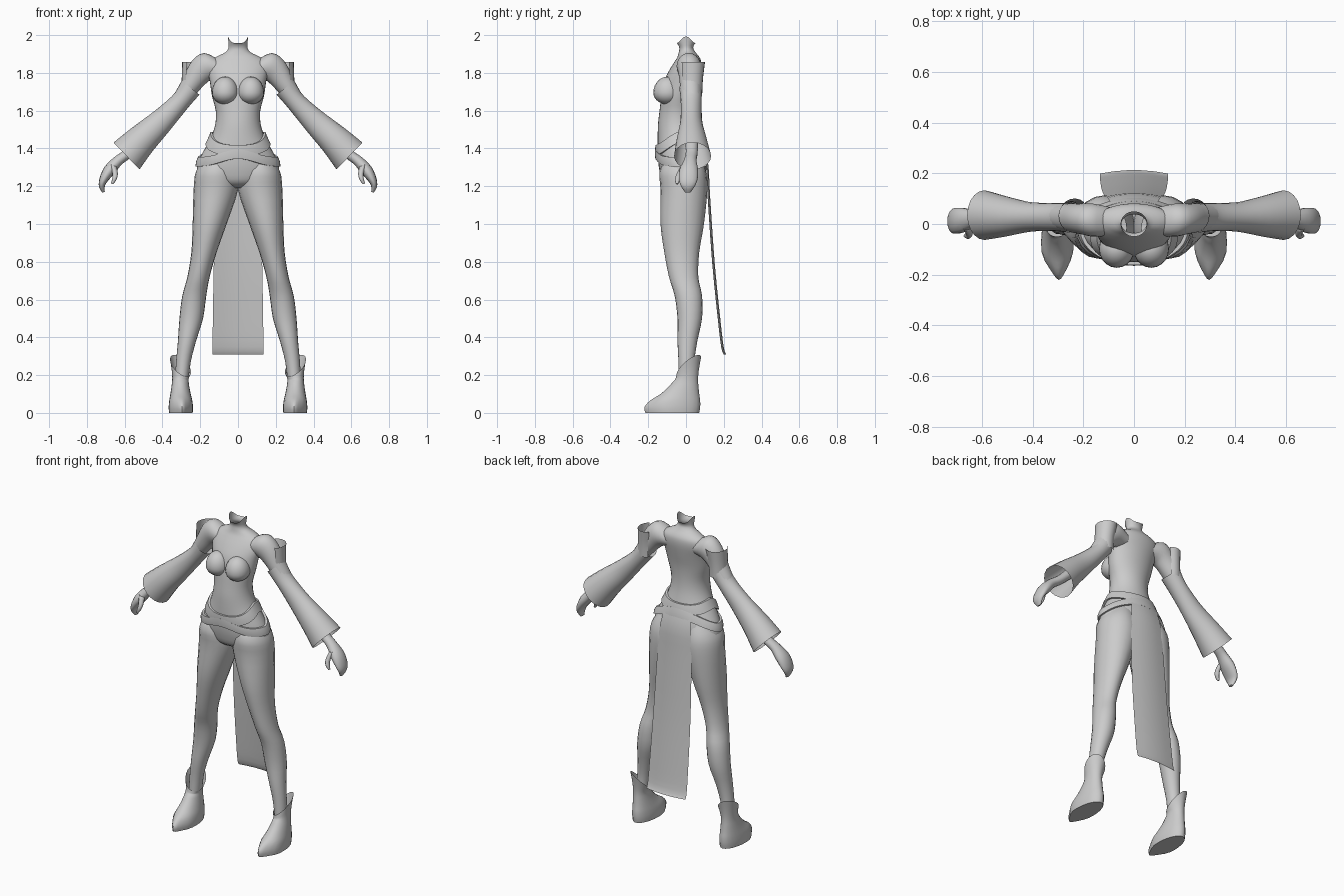
import bpy, bmesh, math
from mathutils import Vector

if "Cube" in bpy.data.objects:
    bpy.data.objects.remove(bpy.data.objects["Cube"])

grey = bpy.data.materials.new("light grey")
grey.diffuse_color = (0.6, 0.6, 0.6, 1)
grey.use_nodes = True
grey.node_tree.nodes["Principled BSDF"].inputs["Base Color"].default_value = grey.diffuse_color


def finish(name, bm, mirror=False, angle=50, closed=True):
    if closed:
        bmesh.ops.recalc_face_normals(bm, faces=bm.faces)
    me = bpy.data.meshes.new(name)
    bm.to_mesh(me)
    bm.free()
    ob = bpy.data.objects.new(name, me)
    bpy.context.collection.objects.link(ob)
    me.materials.append(grey)
    if mirror:
        m = ob.modifiers.new("Mirror", 'MIRROR')
        m.use_mirror_merge = False
    bpy.ops.object.select_all(action='DESELECT')
    ob.select_set(True)
    bpy.context.view_layer.objects.active = ob
    bpy.ops.object.shade_smooth_by_angle(angle=math.radians(angle))
    return ob


def smooth(rows, sub):
    """Catmull-Rom subdivision of section parameters."""
    out = []
    for i in range(len(rows) - 1):
        p = [rows[max(i - 1, 0)], rows[i], rows[i + 1], rows[min(i + 2, len(rows) - 1)]]
        for k in range(sub):
            t = k / sub
            out.append([0.5 * (2 * b + (c - a) * t + (2 * a - 5 * b + 4 * c - d) * t * t
                               + (3 * b - a - 3 * c + d) * t ** 3) for a, b, c, d in zip(*p)])
    return out + [list(rows[-1])]


def loft(name, rows, sub=3, n=20, caps=(False, False), arc=(0, 360), warp=None, mirror=False):
    """Elliptical sections: x, y, z, radius across, radius in y, tilt in degrees."""
    bm = bmesh.new()
    full = arc[1] - arc[0] == 360
    rings = []
    for x, y, z, ru, ry, tilt in smooth(rows, sub):
        u = Vector((math.cos(math.radians(tilt)), 0, math.sin(math.radians(tilt))))
        ring = []
        for i in range(n if full else n + 1):
            a = math.radians(arc[0] + (arc[1] - arc[0]) * i / n)
            co = Vector((x, y, z)) + u * ru * math.cos(a) + Vector((0, ry * math.sin(a), 0))
            ring.append(bm.verts.new(warp(co, a) if warp else co))
        rings.append(ring)
    for r, s in zip(rings, rings[1:]):
        for i in range(n):
            j = (i + 1) % len(r)
            bm.faces.new((r[i], r[j], s[j], s[i]))
    for cap, ring in zip(caps, (rings[0], rings[-1])):
        if cap:
            bm.faces.new(ring)
    return finish(name, bm, mirror)


def level(rows):
    """Level sections given as z, x min, x max, y front, y back."""
    return [((a + b) / 2, (f + k) / 2, z, (b - a) / 2, (k - f) / 2, 0) for z, a, b, f, k in rows]


# Torso from crotch to open neck: z, half width, front, back
body = [(1.19, .06, -.07, .05), (1.22, .17, -.12, .09), (1.28, .215, -.14, .105),
        (1.34, .205, -.148, .10), (1.40, .175, -.15, .085), (1.46, .142, -.15, .07),
        (1.53, .12, -.148, .055), (1.60, .118, -.14, .05), (1.68, .138, -.13, .055),
        (1.76, .15, -.115, .07), (1.82, .162, -.085, .08), (1.86, .15, -.06, .08),
        (1.885, .115, -.045, .07), (1.91, .065, -.038, .05), (1.935, .05, -.036, .038),
        (1.965, .053, -.05, .05)]


def neck_rim(co, a):
    if co.z > 1.95:
        co.z += .035 * (co.z - 1.95) / .015 * (math.cos(a) ** 4 - .2)
    return co


loft("torso", level([(z, -w, w, f, k) for z, w, f, k in body]), n=32,
     caps=(True, False), warp=neck_rim)

# Bust
bm = bmesh.new()
bmesh.ops.create_uvsphere(bm, u_segments=20, v_segments=14, radius=1)
for v in bm.verts:
    v.co = Vector((.068 + v.co.x * .07, -.098 + v.co.y * .075, 1.695 + v.co.z * (.085 if v.co.z > 0 else .062)))
finish("bust", bm, True)

# Legs
loft("leg", level([(1.36, .03, .17, -.1, .07), (1.28, .005, .222, -.14, .105),
                   (1.18, 0, .235, -.135, .113), (1.0, .06, .24, -.135, .095),
                   (.85, .113, .247, -.115, .07), (.72, .15, .268, -.09, .065),
                   (.62, .168, .295, -.06, .085), (.5, .185, .31, -.045, .085),
                   (.38, .222, .318, -.045, .06), (.27, .25, .328, -.04, .045),
                   (.15, .265, .335, -.04, .05)]), mirror=True)


# Boots with a flared cuff, highest at the outer back
def boot_shape(co, a):
    k = max(0, (co.z - .17) / .07)
    co.z += k * (.03 * math.cos(a) + .04 * math.sin(a))
    if co.z < .1:  # narrow toe
        co.x += (.29 - co.x) * .5 * max(0, (-co.y - .13) / .09)
    return co


loft("boot", level([(0, .24, .365, -.215, .07), (.03, .238, .367, -.22, .075),
                    (.065, .242, .364, -.19, .075), (.1, .25, .358, -.135, .07),
                    (.14, .258, .352, -.09, .066), (.18, .262, .348, -.06, .064),
                    (.215, .256, .352, -.053, .07), (.25, .248, .36, -.05, .08)]),
     n=24, caps=(True, False), warp=boot_shape, mirror=True)

# Shoulders and upper arms
loft("shoulder_arm", [(.09, .01, 1.82, .045, .055, 82), (.16, .015, 1.835, .073, .065, 75),
                      (.21, .02, 1.80, .07, .06, 58), (.26, .025, 1.725, .052, .055, 45),
                      (.32, .03, 1.64, .04, .045, 42)], mirror=True)

# Wide sleeves
loft("sleeve", [(.25, .025, 1.72, .058, .06, 38), (.295, .027, 1.66, .052, .056, 40),
                (.35, .028, 1.60, .057, .055, 45), (.42, .028, 1.53, .068, .06, 46),
                (.51, .03, 1.445, .083, .08, 46), (.59, .035, 1.36, .099, .098, 46)], mirror=True)

# Upright flaps on the outer sleeve tops
loft("sleeve_flap", [(.25, .03, 1.69, .055, .056, 0), (.245, .03, 1.77, .053, .06, 0),
                     (.235, .033, 1.858, .061, .068, 0)], n=10, arc=(-55, 130), mirror=True)

# Hands: forearm and curled palm, then thumb
loft("hand", [(.5, .03, 1.45, .03, .035, 45), (.58, .03, 1.375, .027, .032, 45),
              (.635, .022, 1.335, .028, .034, 40), (.68, .015, 1.285, .032, .05, 28),
              (.71, .012, 1.235, .024, .05, 10), (.72, .01, 1.2, .016, .037, -12),
              (.712, .01, 1.168, .007, .015, -20)], n=14, caps=(True, True), mirror=True)
loft("thumb", [(.66, -.01, 1.31, .018, .018, 20), (.65, -.035, 1.265, .014, .016, 0),
               (.655, -.045, 1.235, .012, .014, 0), (.667, -.047, 1.212, .006, .007, 20)],
     n=10, caps=(True, True), mirror=True)


# Belts that follow the hip surface
def hip(z):
    for p, q in zip(body, body[1:]):
        if p[0] <= z <= q[0]:
            t = (z - p[0]) / (q[0] - p[0])
            return [a + (b - a) * t for a, b in zip(p, q)][1:]


def belt(name, mid, height, gap):
    bm = bmesh.new()
    n, rows = 48, []
    for dz, off in ((-.5, 0), (-.5, gap), (0, gap + .002), (.5, gap), (.5, 0)):
        ring = []
        for i in range(n):
            a = 2 * math.pi * i / n
            z = mid(a) + dz * height
            w, f, k = hip(z)
            ring.append(bm.verts.new(((w + off) * math.cos(a),
                                      (f + k) / 2 + ((k - f) / 2 + off) * math.sin(a), z)))
        rows.append(ring)
    for r, s in zip(rows, rows[1:]):
        for i in range(n):
            bm.faces.new((r[i], r[(i + 1) % n], s[(i + 1) % n], s[i]))
    finish(name, bm, angle=40)


belt("upper_belt", lambda a: 1.435 - .045 * max(0, -math.sin(a)) + .025 * math.cos(a) ** 4, .055, .012)
belt("lower_belt", lambda a: 1.33 + .04 * max(0, -math.sin(a)) ** 6
     + .08 * max(0, math.sin(a)) ** 1.5, .05, .014)

# Long cloth panel hanging at the back, bowed across its width
bm = bmesh.new()
rows = []
for z, w, y in smooth([(1.43, .085, .088), (1.32, .105, .118), (1.15, .118, .128), (.8, .128, .152),
                       (.5, .133, .182), (.35, .135, .2), (.31, .135, .213)], 3):
    rows.append([bm.verts.new((w * t, y - .014 * t * t, z)) for t in (-1, -.6, -.2, .2, .6, 1)])
for r, s in zip(rows, rows[1:]):
    for i in range(5):
        bm.faces.new((r[i], s[i], s[i + 1], r[i + 1]))
bmesh.ops.reverse_faces(bm, faces=[f for f in bm.faces if f.normal.y < 0])
finish("back_cloth", bm, closed=False)
